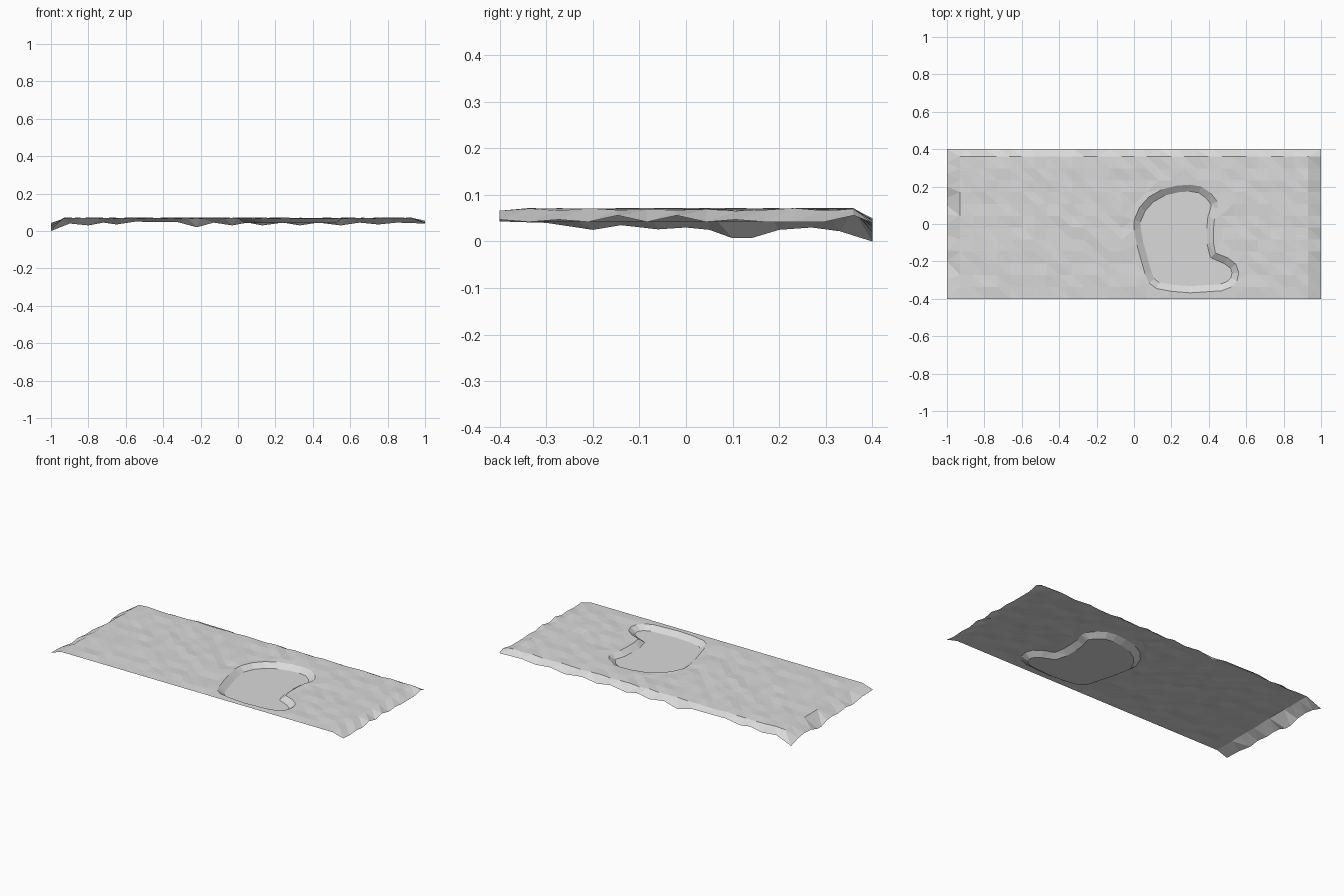
import bpy, math, random
from mathutils import Vector
from mathutils.geometry import delaunay_2d_cdt

if "Cube" in bpy.data.objects:
    bpy.data.objects.remove(bpy.data.objects["Cube"])

random.seed(4)
TOP, FLOOR, WALL = 0.068, 0.043, 0.036

# Pond rim outline seen from above, clockwise from the left
RIM = [Vector(p) for p in [
    (0, -.03), (0.0, .02), (.03, .09), (.08, .145), (.15, .185), (.23, .205),
    (.30, .21), (.36, .20), (.41, .165), (.445, .12), (.447, .085), (.43, .03),
    (.425, -.03), (.425, -.10), (.435, -.155), (.50, -.18), (.545, -.215),
    (.56, -.26), (.55, -.305), (.52, -.337), (.47, -.357), (.38, -.363),
    (.30, -.368), (.20, -.36), (.12, -.345), (.08, -.315), (.06, -.27),
    (.04, -.20), (.015, -.11)]]

# Heights of the drooping back and left borders
BACK = [(-1, 0), (-.9, .04), (-.8, .03), (-.72, .045), (-.65, .035), (-.55, .05),
        (-.32, .047), (-.22, .02), (-.13, .045), (-.03, .03), (.05, .045), (.13, .03),
        (.24, .045), (.33, .03), (.43, .045), (.55, .03), (.65, .045), (.75, .035),
        (.85, .045), (1, .04)]
LEFT = [(-.4, .043), (-.3, .04), (-.2, .025), (-.14, .035), (-.06, .026), (0, .03),
        (.05, .025), (.1, .007), (.14, .007), (.2, .025), (.27, .03), (.33, .022), (.4, 0)]


def lookup(table, t):
    for (a, za), (b, zb) in zip(table, table[1:]):
        if t <= b:
            return za + (zb - za) * max(0, t - a) / (b - a)
    return table[-1][1]


def rim_distance(p):
    """Distance to the pond rim, negative inside it."""
    inside, best = False, 9
    for i, a in enumerate(RIM):
        b = RIM[i - 1]
        d = b - a
        k = max(0, min(1, (p - a).dot(d) / d.length_squared))
        best = min(best, (p - a - d * k).length)
        if (a.y > p.y) != (b.y > p.y) and p.x < a.x + d.x * (p.y - a.y) / d.y:
            inside = not inside
    return -best if inside else best


def land_height(x, y):
    if x < -.99:
        return lookup(LEFT, y)
    if y > .39:
        return lookup(BACK, x)
    if x > .99:
        return random.choice((.042, .047, .056))
    if y < -.39:
        return TOP - .002
    return TOP + random.uniform(-.003, .004)


points, heights = [], []


def add(p, z):
    points.append(Vector(p))
    heights.append(z)


# Rim loop and the pond floor loop inset from it
n = len(RIM)
for p in RIM:
    add(p, TOP)
for i, p in enumerate(RIM):
    t = (RIM[(i + 1) % n] - RIM[i - 1]).normalized()
    add(p + Vector((t.y, -t.x)) * WALL, FLOOR)
edges = [(o + i, o + (i + 1) % n) for o in (0, n) for i in range(n)]

# Land grid with narrow border rows that droop
xs = [-1] + [-.93 + 1.86 * i / 28 for i in range(29)] + [1]
ys = [-.4 + .76 * i / 12 for i in range(13)] + [.4]
# the left and back borders get extra points so they ripple
border = [(-1, y) for y, z in LEFT[1:-1]] + [(x, .4) for x, z in BACK]
grid = [(x, y) for x in xs[1:] for y in ys[:-1]] + [(-1, -.4)] + border
for x, y in grid:
    p = Vector((x, y))
    if abs(x) > .99 or y < -.39 or rim_distance(p) > .028:
        add(p, land_height(x, y))

# Join everything into one sheet
out = delaunay_2d_cdt(points, edges, [], 0, 1e-5, True)
verts = [(v.x, v.y, heights[ids[0]] if ids else TOP) for v, ids in zip(out[0], out[3])]
mesh = bpy.data.meshes.new("ground_with_pond")
mesh.from_pydata(verts, [], [list(f) for f in out[2]])
mesh.update()
ground = bpy.data.objects.new("ground_with_pond", mesh)
bpy.context.collection.objects.link(ground)

mat = bpy.data.materials.new("light grey")
mat.diffuse_color = (.7, .7, .7, 1)
mat.use_nodes = True
mat.node_tree.nodes["Principled BSDF"].inputs["Base Color"].default_value = mat.diffuse_color
mesh.materials.append(mat)
